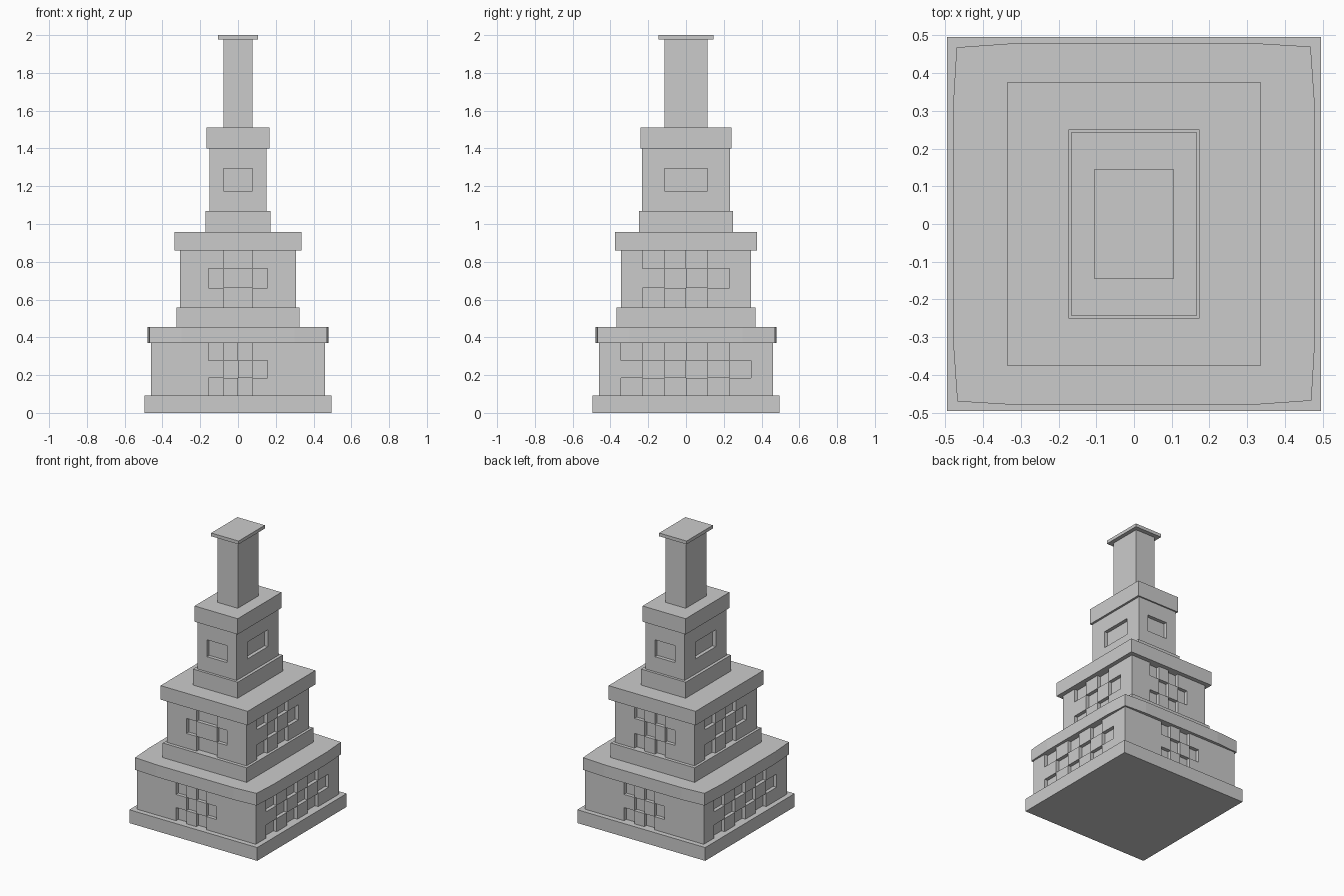
import bpy, bmesh
from mathutils import Matrix
from math import pi

if "Cube" in bpy.data.objects:
    bpy.data.objects.remove(bpy.data.objects["Cube"])


def finish(name, bm):
    bmesh.ops.recalc_face_normals(bm, faces=bm.faces)
    me = bpy.data.meshes.new(name)
    bm.to_mesh(me)
    bm.free()
    ob = bpy.data.objects.new(name, me)
    bpy.context.collection.objects.link(ob)
    return ob


def slab(name, outline, z0, z1):
    bm = bmesh.new()
    face = bm.faces.new([bm.verts.new((x, y, z0)) for x, y in outline])
    top = bmesh.ops.extrude_face_region(bm, geom=[face])["geom"]
    verts = [v for v in top if isinstance(v, bmesh.types.BMVert)]
    bmesh.ops.translate(bm, verts=verts, vec=(0, 0, z1 - z0))
    return finish(name, bm)


def box(name, hx, hy, z0, z1):
    return slab(name, [(-hx, -hy), (hx, -hy), (hx, hy), (-hx, hy)], z0, z1)


def wall(name, side, half, dist, cols, rows, recessed, depth=0.025):
    """Gridded wall; cells for which recessed(col, row) is true are pushed in."""
    bm = bmesh.new()
    xs = [-half] + cols + [half]
    grid = [[bm.verts.new((x, -dist, z)) for z in rows] for x in xs]
    holes = []
    for i in range(len(xs) - 1):
        for j in range(len(rows) - 1):
            f = bm.faces.new((grid[i][j], grid[i + 1][j],
                              grid[i + 1][j + 1], grid[i][j + 1]))
            if 0 < i < len(xs) - 2 and recessed(i - 1, j):
                holes.append(f)
    for f in bmesh.ops.extrude_discrete_faces(bm, faces=holes)["faces"]:
        bmesh.ops.translate(bm, verts=f.verts, vec=(0, depth, 0))
    bmesh.ops.rotate(bm, verts=bm.verts, cent=(0, 0, 0),
                     matrix=Matrix.Rotation(side * pi / 2, 3, 'Z'))
    me = bpy.data.meshes.new(name)
    bm.to_mesh(me)
    bm.free()
    bpy.context.collection.objects.link(bpy.data.objects.new(name, me))


def checker(i, j):
    return (i + j) % 2 == 0


def checker_odd(i, j):
    return (i + j) % 2 == 1


def single(i, j):
    return j == 1


def walls(name, hx, hy, rows, patterns):
    for side, (label, (cols, rule)) in enumerate(
            zip(("front", "right", "back", "left"), patterns)):
        half, dist = (hx, hy) if side % 2 == 0 else (hy, hx)
        wall(f"{name}_{label}_wall", side, half, dist, cols, rows, rule)


# Window column positions
X4 = [-0.157, -0.078, 0, 0.078, 0.157]
X3 = [-0.157, -0.078, 0.078, 0.157]
Y6 = [-0.345, -0.23, -0.113, 0, 0.113, 0.23, 0.345]
Y4 = Y6[1:-1]

# Lower tier, with a slightly bowed cornice
box("base_plinth", 0.495, 0.495, 0, 0.093)
walls("lower_tier", 0.46, 0.46, [0.093, 0.185, 0.277, 0.37],
      [(X4, checker), (Y6, checker)] * 2)
quarter = [(0.48, -0.3), (0.48, 0.3), (0.468, 0.47)]
bowed = []
for k in range(4):
    for x, y in quarter:
        for _ in range(k):
            x, y = -y, x
        bowed.append((x, y))
slab("lower_cornice", bowed, 0.37, 0.455)

# Middle tier
box("middle_plinth", 0.325, 0.368, 0.455, 0.557)
walls("middle_tier", 0.307, 0.345, [0.557, 0.66, 0.765, 0.86],
      [(X3, checker_odd), (Y4, checker), (X4, checker), (Y4, checker)])
box("middle_cornice", 0.337, 0.375, 0.86, 0.958)

# Upper tier
box("upper_plinth", 0.173, 0.25, 0.958, 1.07)
walls("upper_tier", 0.152, 0.232, [1.07, 1.175, 1.293, 1.40],
      [([-0.078, 0.078], single), ([-0.113, 0.113], single)] * 2)
box("upper_cornice", 0.167, 0.242, 1.40, 1.51)

# Chimney shaft and cap
box("chimney_shaft", 0.078, 0.114, 1.51, 1.977)
box("chimney_cap", 0.106, 0.145, 1.977, 2.0)
